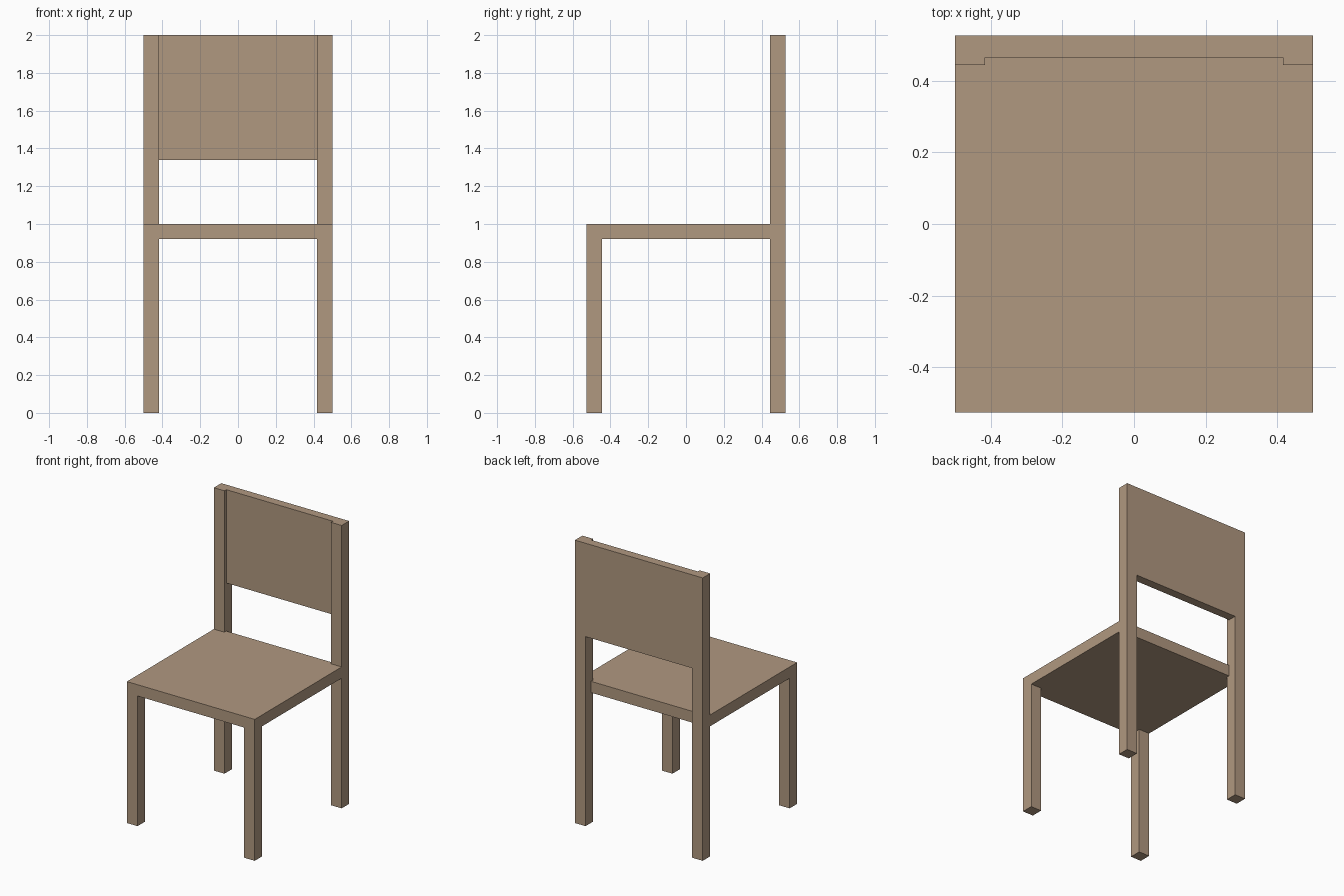
import bpy
import bmesh

default = bpy.data.objects.get("Cube")
if default:
    bpy.data.objects.remove(default, do_unlink=True)

# Main dimensions
HALF_W, HALF_D = 0.5, 0.527
LEG = 0.083
INNER = HALF_W - LEG
POST_FRONT = HALF_D - LEG
PANEL_FRONT = 0.465
SEAT_BOTTOM, SEAT_TOP = 0.92, 1.0
PANEL_BOTTOM, TOP = 1.34, 2.0

# Single wood colour
wood = bpy.data.materials.new("light_wood")
wood.use_nodes = True
color = (0.434, 0.314, 0.216, 1)
wood.diffuse_color = color
bsdf = next(n for n in wood.node_tree.nodes if n.type == "BSDF_PRINCIPLED")
bsdf.inputs["Base Color"].default_value = color
bsdf.inputs["Roughness"].default_value = 0.8


def prism(name, outline, z0, z1):
    """Extrude a flat xy outline from z0 up to z1."""
    bm = bmesh.new()
    base = bm.faces.new([bm.verts.new((x, y, z0)) for x, y in outline])
    top = bmesh.ops.extrude_face_region(bm, geom=[base])["geom"]
    moved = [v for v in top if isinstance(v, bmesh.types.BMVert)]
    bmesh.ops.translate(bm, verts=moved, vec=(0, 0, z1 - z0))
    bmesh.ops.recalc_face_normals(bm, faces=bm.faces)
    mesh = bpy.data.meshes.new(name)
    bm.to_mesh(mesh)
    bm.free()
    mesh.materials.append(wood)
    obj = bpy.data.objects.new(name, mesh)
    bpy.context.scene.collection.objects.link(obj)
    return obj


def box(name, x0, x1, y0, y1, z0, z1):
    return prism(name, [(x0, y0), (x1, y0), (x1, y1), (x0, y1)], z0, z1)


# Legs: short in front, full-height posts behind
for side, s in (("left", 1), ("right", -1)):
    x0, x1 = sorted((s * INNER, s * HALF_W))
    box(f"front_leg_{side}", x0, x1, -HALF_D, -HALF_D + LEG, 0, SEAT_BOTTOM)
    box(f"back_post_{side}", x0, x1, POST_FRONT, HALF_D, 0, TOP)

# Seat, notched around the back posts
half = [(HALF_W, -HALF_D), (HALF_W, POST_FRONT),
        (INNER, POST_FRONT), (INNER, PANEL_FRONT)]
prism("seat", half + [(-x, y) for x, y in reversed(half)], SEAT_BOTTOM, SEAT_TOP)

# Backrest panel, flush with the rear of the posts
box("backrest", -INNER, INNER, PANEL_FRONT, HALF_D, PANEL_BOTTOM, TOP)
